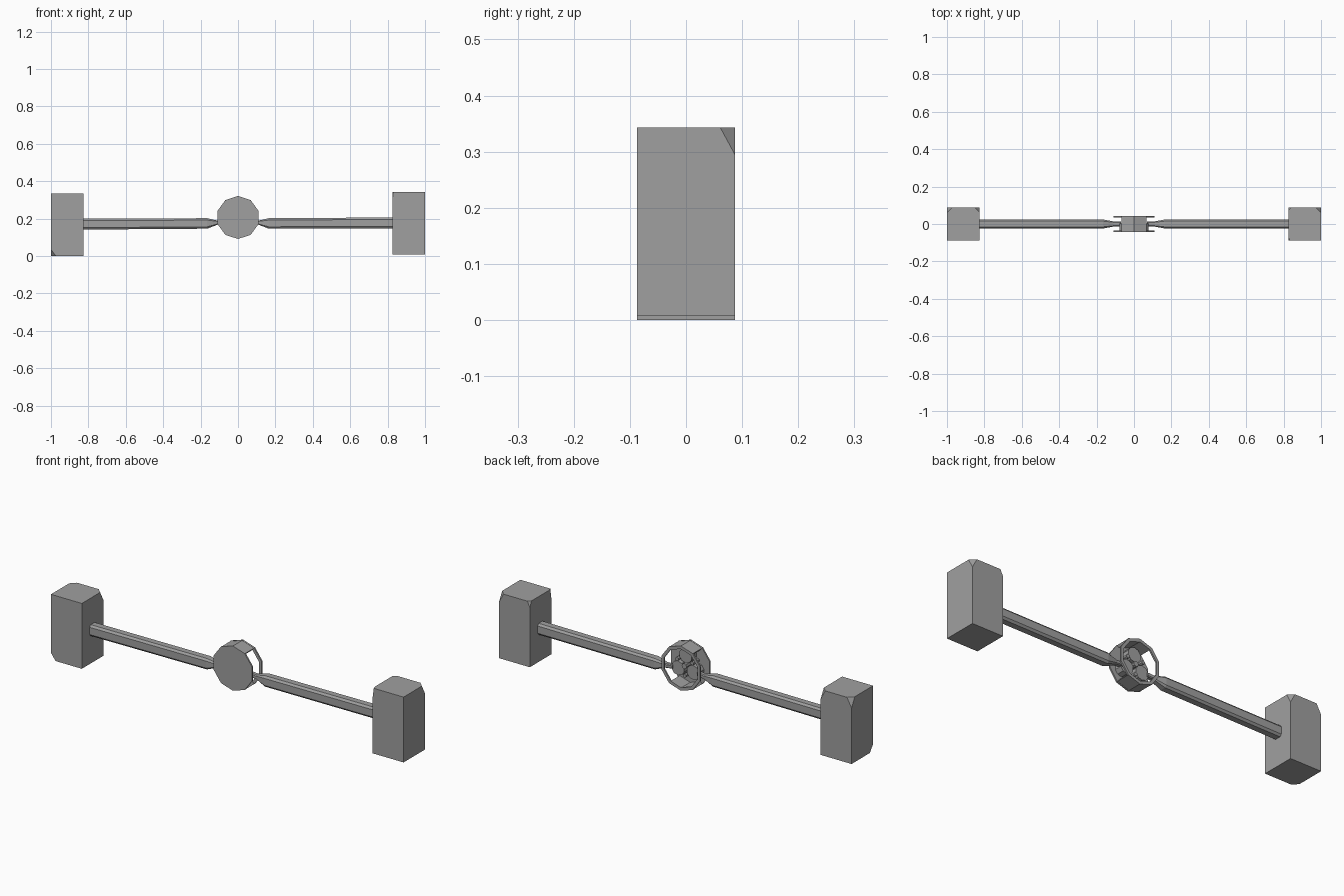
import bpy, bmesh
from math import sin, cos, radians
from mathutils import Vector

cube = bpy.data.objects.get("Cube")
if cube:
    bpy.data.objects.remove(cube, do_unlink=True)

grey = bpy.data.materials.new("mid_grey")
grey.use_nodes = True
grey.diffuse_color = (0.35, 0.35, 0.35, 1)
grey.node_tree.nodes["Principled BSDF"].inputs["Base Color"].default_value = grey.diffuse_color


def finish(name, bm):
    bmesh.ops.recalc_face_normals(bm, faces=bm.faces)
    mesh = bpy.data.meshes.new(name)
    bm.to_mesh(mesh)
    bm.free()
    mesh.materials.append(grey)
    obj = bpy.data.objects.new(name, mesh)
    bpy.context.collection.objects.link(obj)
    return obj


def loft(name, rings):
    """Skin a list of closed loops and cap both ends."""
    bm = bmesh.new()
    loops = [[bm.verts.new(p) for p in ring] for ring in rings]
    n = len(loops[0])
    for a, b in zip(loops, loops[1:]):
        for i in range(n):
            j = (i + 1) % n
            bm.faces.new((a[i], a[j], b[j], b[i]))
    bm.faces.new(loops[0])
    bm.faces.new(loops[-1])
    return finish(name, bm)


HUB = 0.206


def on_hub(angle, r, y, cx=0, cz=HUB):
    return (cx + r * cos(radians(angle)), y, cz + r * sin(radians(angle)))


def disc(name, r, y0, y1, sides=10, cx=0, cz=HUB):
    def ring(y):
        return [on_hub(90 + 360 * k / sides, r, y, cx, cz) for k in range(sides)]
    return loft(name, [ring(y0), ring(y1)])


def arc_wall(name, start, count, r_in, r_out, y0, y1):
    """Run of decagon wall segments; a count of ten closes the ring."""
    bm = bmesh.new()
    closed = count == 10
    steps = count if closed else count + 1
    rows = []
    for k in range(steps):
        a = start + 36 * k
        rows.append([bm.verts.new(on_hub(a, r, y)) for r, y in
                     ((r_in, y0), (r_out, y0), (r_out, y1), (r_in, y1))])
    for k in range(count):
        a, b = rows[k], rows[(k + 1) % steps]
        for i in range(4):
            j = (i + 1) % 4
            bm.faces.new((a[i], a[j], b[j], b[i]))
    if not closed:
        bm.faces.new(rows[0])
        bm.faces.new(rows[-1])
    return finish(name, bm)


# End blocks with chipped corners
def block(name, cx, z0, chips):
    half = Vector((0.0875, 0.087, 0.1675))
    centre = Vector((cx, 0, z0 + half.z))
    bm = bmesh.new()
    bmesh.ops.create_cube(bm, size=2)
    for v in bm.verts:
        v.co = centre + v.co * half
    for signs, size in chips:
        s = Vector(signs)
        corner = centre + s * half
        normal = Vector([s[i] / size[i] for i in range(3)])
        point = corner - Vector((s.x * size[0], 0, 0))
        cut = bmesh.ops.bisect_plane(bm, geom=bm.verts[:] + bm.edges[:] + bm.faces[:],
                                     plane_co=point, plane_no=normal, clear_outer=True)
        edges = [e for e in cut["geom_cut"] if isinstance(e, bmesh.types.BMEdge)]
        bmesh.ops.holes_fill(bm, edges=edges)
    return finish(name, bm)


chip = (0.026, 0.026, 0.048)
block("right_end_block", -0.9125, 0.0,
      [((-1, 1, 1), chip), ((1, 1, 1), chip), ((-1, -1, -1), (0.026, 0.026, 0.035))])
block("left_end_block", 0.9125, 0.008,
      [((1, 1, 1), chip), ((-1, 1, 1), (0.014, 0.014, 0.03)),
       ((-1, -1, 1), (0.006, 0.02, 0.045))])


# Chamfered rods that taper into the hub
def rod_section(x, hy, hz, z):
    c = 0.36
    quarter = ((1, 1 - c), (1 - c, 1))
    pts = [(a, b) for a, b in quarter] + [(-b, a) for a, b in quarter]
    pts += [(-a, -b) for a, b in pts]
    return [(x, a * hy, z + b * hz) for a, b in pts]


for name, side, lift in (("right_rod", -1, -0.002), ("left_rod", 1, 0.005)):
    loft(name, [rod_section(side * 0.85, 0.024, 0.029, 0.172 + lift),
                rod_section(side * 0.165, 0.024, 0.028, 0.174),
                rod_section(side * 0.11, 0.014, 0.011, 0.178),
                rod_section(side * 0.07, 0.012, 0.01, 0.182)])

# Hub casing: closed front, open back rim, walls above and below
disc("hub_front_plate", 0.115, -0.042, -0.034)
arc_wall("hub_back_rim", 90, 10, 0.099, 0.115, 0.034, 0.042)
arc_wall("hub_top_wall", 54, 2, 0.101, 0.114, -0.036, 0.036)
arc_wall("hub_bottom_wall", 234, 2, 0.101, 0.114, -0.036, 0.036)

# Inner wheels and pins, seen from the open back
for k, angle in enumerate((90, 210, 330)):
    x, _, z = on_hub(angle, 0.05, 0)
    disc("inner_wheel_%d" % (k + 1), 0.037, -0.036, 0.004, 10, x, z)
    x, _, z = on_hub(angle + 60, 0.05, 0)
    disc("inner_pin_%d" % (k + 1), 0.01, -0.036, 0.012, 6, x, z)
disc("centre_pin", 0.014, -0.036, 0.015, 8)
